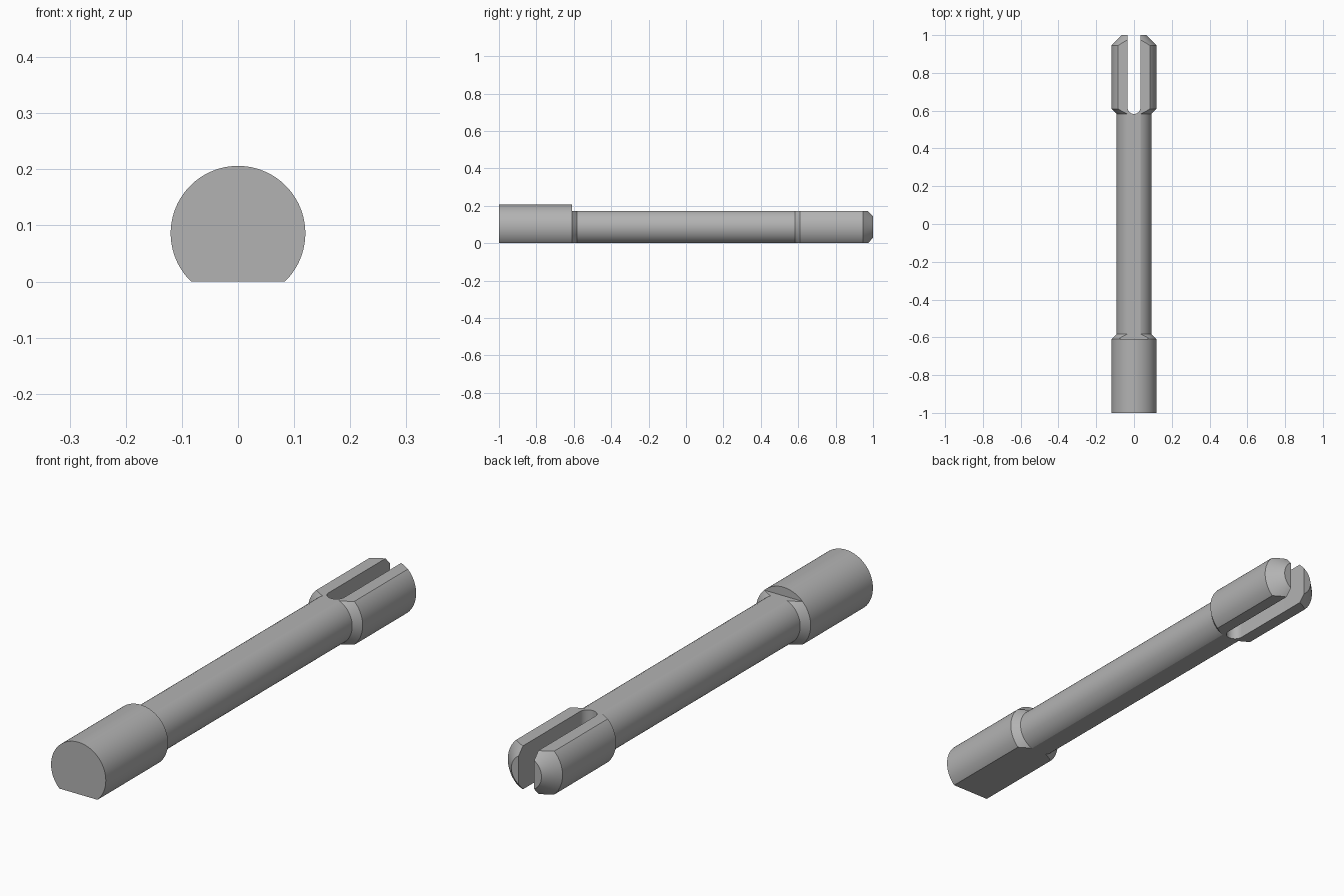
import bpy
import bmesh
import math
from mathutils import Matrix, Vector

cube = bpy.data.objects.get("Cube")
if cube:
    bpy.data.objects.remove(cube, do_unlink=True)

AXIS_Z = 0.086      # height of the pin's axis, also half the flat-to-flat height
HEAD_R = 0.12
SHAFT_R = 0.093
TIP_R = 0.066
SHOULDER = 0.61     # head and fork begin here, mirrored in y
NECK = 0.583
SLOT_R = 0.034
SEGMENTS = 128

steel = bpy.data.materials.new("plain grey")
steel.use_nodes = True
grey = (0.45, 0.45, 0.45, 1)
steel.diffuse_color = grey
steel.node_tree.nodes["Principled BSDF"].inputs["Base Color"].default_value = grey


def make_object(name, bm):
    bmesh.ops.recalc_face_normals(bm, faces=bm.faces)
    mesh = bpy.data.meshes.new(name)
    bm.to_mesh(mesh)
    bm.free()
    mesh.materials.append(steel)
    obj = bpy.data.objects.new(name, mesh)
    bpy.context.collection.objects.link(obj)
    return obj


def lathe(name, profile):
    """Turn (y, radius) pairs around the pin's axis and cap both ends."""
    bm = bmesh.new()
    rings = []
    for y, r in profile:
        angles = [math.tau * i / SEGMENTS for i in range(SEGMENTS)]
        rings.append([bm.verts.new((r * math.cos(a), y, AXIS_Z + r * math.sin(a)))
                      for a in angles])
    for a, b in zip(rings, rings[1:]):
        for i in range(SEGMENTS):
            j = (i + 1) % SEGMENTS
            bm.faces.new((a[i], a[j], b[j], b[i]))
    bm.faces.new(rings[0])
    bm.faces.new(rings[-1])
    return make_object(name, bm)


def block(name, low, high):
    low, high = Vector(low), Vector(high)
    bm = bmesh.new()
    bmesh.ops.create_cube(bm, size=1, matrix=Matrix.Translation((low + high) / 2)
                          @ Matrix.Diagonal((*(high - low), 1)))
    return make_object(name, bm)


def slot(name, start, end):
    """Round-ended upright slot running along y."""
    bm = bmesh.new()
    outline = [(SLOT_R, end), (-SLOT_R, end)]
    for i in range(33):
        a = math.pi + math.pi * i / 32
        outline.append((SLOT_R * math.cos(a), start + SLOT_R + SLOT_R * math.sin(a)))
    face = bm.faces.new([bm.verts.new((x, y, -0.3)) for x, y in outline])
    out = bmesh.ops.extrude_face_region(bm, geom=[face])
    verts = [v for v in out["geom"] if isinstance(v, bmesh.types.BMVert)]
    bmesh.ops.translate(bm, verts=verts, vec=(0, 0, 0.8))
    return make_object(name, bm)


# Turned pin: head, chamfered neck, shaft, fork and tapered tip
pin = lathe("slotted_pin", [
    (-1, HEAD_R), (-SHOULDER, HEAD_R), (-NECK, SHAFT_R),
    (NECK, SHAFT_R), (SHOULDER, HEAD_R), (0.945, HEAD_R), (1, TIP_R)])

# Flat underside, flat top behind the head, and the fork slot
cutters = [
    block("underside_cutter", (-1, -2, -1), (1, 2, 0)),
    block("top_flat_cutter", (-1, -SHOULDER, 2 * AXIS_Z), (1, 2, 1)),
    slot("fork_slot_cutter", 0.583, 1.2),
]
bpy.context.view_layer.objects.active = pin
for cutter in cutters:
    cutter.hide_render = True
    mod = pin.modifiers.new(cutter.name, "BOOLEAN")
    mod.operation = "DIFFERENCE"
    mod.solver = "EXACT"
    mod.object = cutter
    bpy.ops.object.modifier_apply(modifier=mod.name)
for cutter in cutters:
    bpy.data.objects.remove(cutter, do_unlink=True)

# Smooth round sides with crisp flats and chamfers
bpy.ops.object.select_all(action="DESELECT")
pin.select_set(True)
bpy.ops.object.shade_smooth_by_angle(angle=math.radians(18))
